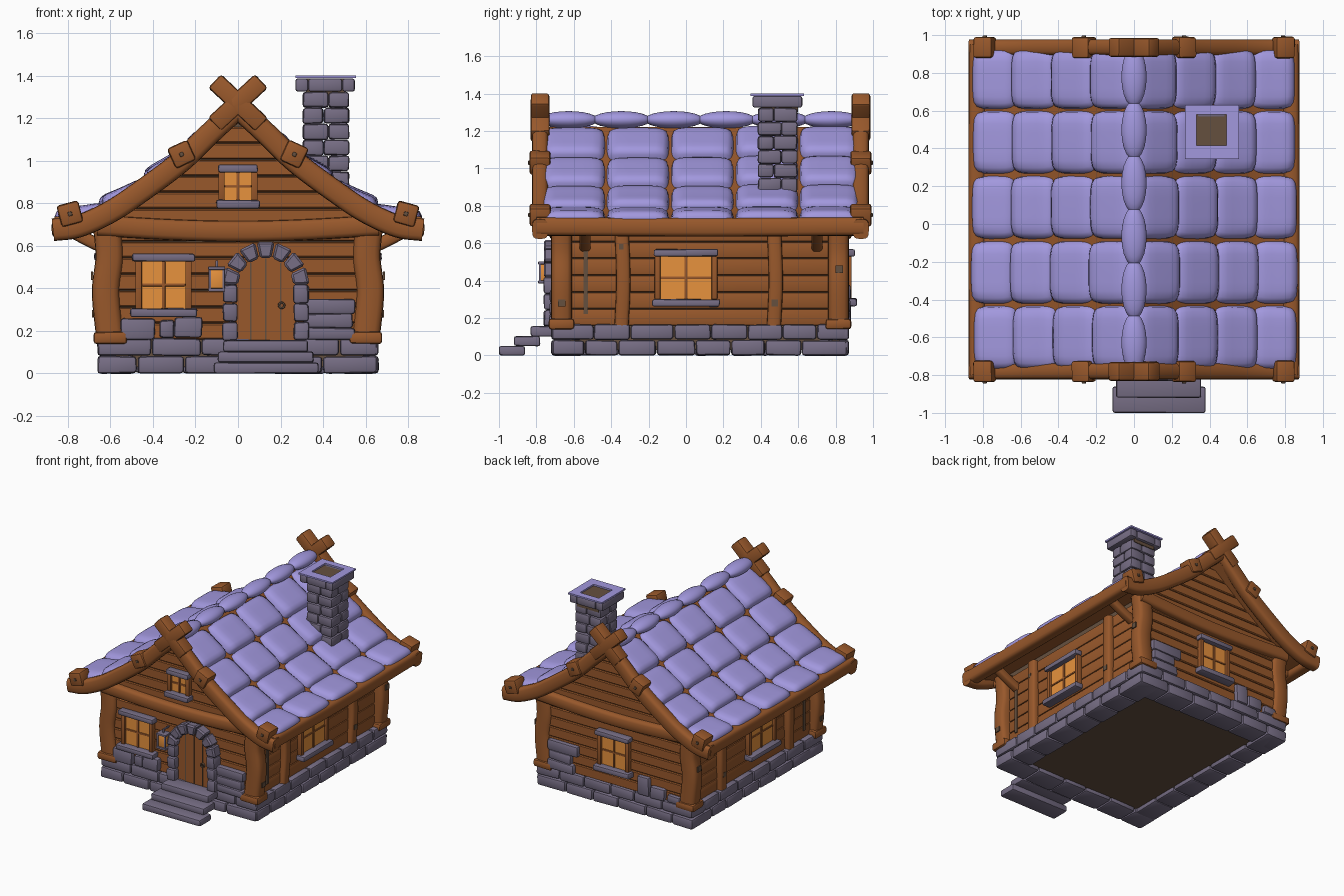
import bpy, bmesh, math, random
from math import pi, sin, cos, radians
from mathutils import Matrix, Vector

random.seed(4)
if "Cube" in bpy.data.objects:
    bpy.data.objects.remove(bpy.data.objects["Cube"])


def material(name, hexcode):
    rgb = [int(hexcode[i:i + 2], 16) / 255 for i in (0, 2, 4)]
    col = [((c + .055) / 1.055) ** 2.4 for c in rgb] + [1]
    m = bpy.data.materials.new(name)
    m.use_nodes = True
    m.diffuse_color = col
    m.node_tree.nodes["Principled BSDF"].inputs["Base Color"].default_value = col
    return m


WOOD = material("brown wood", "98582b")
DARK = material("dark brown", "65503f")
STONE = material("grey stone", "776e85")
TILE = material("lavender tile", "a298de")
GLOW = material("amber glass", "ea943e")
FRONT, BACK, SIDE = -.69, .85, .62       # wall faces


def finish(name, bm, mat, angle=35):
    bmesh.ops.recalc_face_normals(bm, faces=bm.faces)
    me = bpy.data.meshes.new(name)
    bm.to_mesh(me)
    bm.free()
    me.materials.append(mat)
    for p in me.polygons:
        p.use_smooth = True
    me.set_sharp_from_angle(angle=radians(angle))
    ob = bpy.data.objects.new(name, me)
    bpy.context.collection.objects.link(ob)
    return ob


def blocks(name, ranges, mat, bevel=.012, wobble=0, xf=Matrix()):
    """Bevelled boxes, each given as (x0, x1, y0, y1, z0, z1)."""
    bm = bmesh.new()
    for x0, x1, y0, y1, z0, z1 in ranges:
        mid = Vector((x0 + x1, y0 + y1, z0 + z1)) / 2
        size = Matrix.Diagonal((x1 - x0, y1 - y0, z1 - z0, 1))
        vs = bmesh.ops.create_cube(bm, matrix=xf @ Matrix.Translation(mid) @ size)["verts"]
        for v in vs:
            v.co += Vector([random.uniform(-wobble, wobble) for _ in range(3)])
        if bevel:
            edges = list({e for v in vs for e in v.link_edges})
            bmesh.ops.bevel(bm, geom=edges, offset=bevel, segments=2, profile=.5, affect='EDGES')
    return finish(name, bm, mat)


def prism(name, outlines, y0, y1, mat, bevel=0):
    """Outlines in x-z, extruded along y."""
    bm = bmesh.new()
    for pts in outlines:
        a = [bm.verts.new((x, y0, z)) for x, z in pts]
        b = [bm.verts.new((x, y1, z)) for x, z in pts]
        n = len(pts)
        faces = [bm.faces.new(a), bm.faces.new(b[::-1])]
        faces += [bm.faces.new((a[i], b[i], b[(i + 1) % n], a[(i + 1) % n])) for i in range(n)]
        if bevel:
            edges = list({e for f in faces for e in f.edges})
            bmesh.ops.bevel(bm, geom=edges, offset=bevel, segments=1, affect='EDGES')
    return finish(name, bm, mat)


def spline(pts, n=6):
    p = [Vector(q) for q in pts]
    p = [2 * p[0] - p[1]] + p + [2 * p[-1] - p[-2]]
    out = []
    for a, b, c, d in zip(p, p[1:], p[2:], p[3:]):
        for k in range(n):
            t = k / n
            out.append(.5 * (2 * b + (c - a) * t + (2 * a - 5 * b + 4 * c - d) * t * t
                             + (3 * b - a - 3 * c + d) * t ** 3))
    return out + [p[-2]]


def sweep(name, pts, w, d, mat, side=(0, 1, 0)):
    """Rounded beam along a path; d is the half width along side, w across it."""
    path, side, bm, rings = spline(pts), Vector(side), bmesh.new(), []
    for i, p in enumerate(path):
        tan = path[min(i + 1, len(path) - 1)] - path[max(i - 1, 0)]
        nor = tan.cross(side).normalized()
        ring = []
        for k in range(16):
            c, s = cos(k * pi / 8), sin(k * pi / 8)
            ring.append(bm.verts.new(p + nor * w * math.copysign(abs(c) ** .6, c)
                                     + side * d * math.copysign(abs(s) ** .6, s)))
        rings.append(ring)
    for a, b in zip(rings, rings[1:]):
        for k in range(16):
            bm.faces.new((a[k], a[k - 1], b[k - 1], b[k]))
    bm.faces.new(rings[0])
    bm.faces.new(rings[-1])
    return finish(name, bm, mat, 50)


# Roof curve, from ridge to eave
curve = spline([(0, 1.22, 0), (.22, 1.045, 0), (.44, .885, 0), (.64, .77, 0), (.86, .705, 0)], 8)


def roof_at(x):
    for a, b in zip(curve, curve[1:]):
        if x <= b.x or b is curve[-1]:
            d = b - a
            return a + d * ((x - a.x) / d.x), Vector((-d.y, d.x, 0)).normalized()


def roof_x(z):
    return next((p.x for p in curve if p.y < z), curve[-1].x)


# House core, roof boarding and plank walls
under = [(p.x, p.y - .03) for p in curve if p.x < .59] + [(.59, .75)]
prism("house_core", [[(-.59, .03), (.59, .03)] + under[::-1] + [(-x, z) for x, z in under[1:]]],
      -.66, .82, DARK)
top = [(-p.x, p.y) for p in curve[:0:-1]] + [(p.x, p.y) for p in curve]
prism("roof_boarding", [top + [(x, z - .045) for x, z in top[::-1]]], -.76, .93, WOOD)
planks, step = [], .077
for k in range(13):
    z = .16 + k * step
    lo, hi = min(.61, roof_x(z)), min(.61, roof_x(z + step))
    planks.append([(-lo, z), (lo, z), (hi, z + step - .003), (-hi, z + step - .003)])
prism("front_planks", planks, FRONT, -.65, WOOD, .006)
prism("back_planks", planks, .81, BACK, WOOD, .006)
for sx, tag in ((1, "left"), (-1, "right")):
    x0, x1 = sorted((sx * .58, sx * SIDE))
    blocks(tag + "_planks", [(x0, x1, -.66, .82, .16 + k * .09, .247 + k * .09) for k in range(6)],
           WOOD, .008)

# Stone footing in two courses
stones = []
for row, z in enumerate((0, .084)):
    for y0, y1 in ((-.72, -.55), (.7, .87)):
        cuts = [-.66] + [-.66 + (i + .4 * row - .2) * .22 + random.uniform(-.02, .02)
                         for i in range(1, 6)] + [.66]
        stones += [(a, b - .004, y0, y1, z, z + .081) for a, b in zip(cuts, cuts[1:])]
    for x0, x1 in ((-.66, -.49), (.49, .66)):
        cuts = [-.715] + [-.715 + (i + .4 * row - .2) * .198 + random.uniform(-.02, .02)
                          for i in range(1, 8)] + [.865]
        stones += [(x0, x1, a, b - .004, z, z + .081) for a, b in zip(cuts, cuts[1:])]
blocks("footing_stones", stones, STONE, .016, .003)

# Stones set into the walls
patch = [(-.55, -.39, .16, .26), (-.37, -.3, .165, .25), (-.3, -.17, .17, .265),
         (.3, .55, .16, .215), (.31, .54, .215, .28), (.3, .55, .28, .35)]
blocks("front_wall_stones", [(a, b, FRONT - .04, -.64, c, d) for a, b, c, d in patch], STONE, .014, .004)
patch = [(.34, .56, .16, .23), (.36, .55, .23, .3), (.3, .56, .3, .38),
         (-.3, -.2, .16, .3), (-.43, -.31, .16, .25), (-.56, -.45, .16, .22)]
blocks("back_wall_stones", [(a, b, .8, BACK + .03, c, d) for a, b, c, d in patch], STONE, .014, .004)

# Corner posts with collars, side posts, struts, eave beams, weathered patches
for sx, tag in ((1, "left"), (-1, "right")):
    for y, end in ((-.665, "front"), (.815, "back")):
        sweep(f"{end}_{tag}_post", [(sx * .6, y, .15), (sx * .622, y, .38), (sx * .605, y, .55),
                                    (sx * .62, y, .72)], .065, .056, WOOD)
        blocks(f"{end}_{tag}_collar", [(sx * .6 - .077, sx * .6 + .077, y - .068, y + .068, .14, .195)],
               WOOD, .015, .003)
    for y, end in ((-.345, "front"), (.47, "back")):
        sweep(f"{tag}_{end}_stud", [(sx * .62, y, .15), (sx * .63, y + .01, .4), (sx * .62, y, .7)],
              .035, .038, WOOD)
    for y, end in ((-.54, "front"), (.7, "back")):
        sweep(f"{tag}_{end}_strut", [(sx * .58, y, .57), (sx * .7, y, .625), (sx * .82, y, .69)],
              .03, .03, WOOD)
    sweep(f"{tag}_eave_beam", [(sx * .83, -.8, .69), (sx * .832, .1, .685), (sx * .83, .95, .69)],
          .045, .05, WOOD, (0, 0, 1))
    wear = [(.683, -.665, .02, .28, .018), (.623, -.535, .012, .41, .19),
            (.658, -.345, .012, .58, .015), (.66, .475, .018, .28, .018), (.687, .82, .02, .46, .02)]
    blocks(tag + "_weathered_patches", [(sx * x - .004, sx * x + .004, y - a, y + a, z - b, z + b)
                                        for x, y, a, z, b in wear], DARK, 0)

# Gable ends: curved rafters, crossed finial, tie beam, pegged blocks
rafter = [(0, 1.25), (.13, 1.13), (.27, .995), (.45, .86), (.6, .76), (.75, .692), (.87, .675)]
for y, out, end in ((-.78, -1, "front"), (.935, 1, "back")):
    wall = -.69 if out < 0 else .845
    sweep(end + "_tie_beam", [(-.66, wall, .695), (-.3, wall, .675), (0, wall, .668),
                              (.3, wall, .675), (.66, wall, .695)], .049, .045, WOOD)
    for sx, tag in ((1, "left"), (-1, "right")):
        sweep(f"{end}_{tag}_rafter", [(sx * x, y, z) for x, z in rafter], .053, .043, WOOD)
        xf = Matrix.Translation((0, y, 1.272)) @ Matrix.Rotation(radians(43 * sx), 4, 'Y')
        blocks(f"{end}_{tag}_finial", [(-.15, .15, -.05, .05, -.044, .044)], WOOD, .014, .002, xf)
        for x, z, turn, pos in ((.79, .75, 15, "lower"), (.265, 1.03, 25, "upper")):
            xf = Matrix.Translation((sx * x, y, z)) @ Matrix.Rotation(radians(turn * sx), 4, 'Y')
            blocks(f"{end}_{tag}_{pos}_block", [(-.052, .052, -.056, .056, -.052, .052)],
                   WOOD, .014, .002, xf)
            blocks(f"{end}_{tag}_{pos}_peg", [(-.01, .01, out * .058 - .006, out * .058 + .006, -.01, .01)],
                   DARK, .004, 0, xf)

# Puffy roof tiles and ridge caps
rows = [(-.77, -.432), (-.424, -.09), (-.08, .255), (.265, .6), (.607, .925)]
cols = [(.01, .22), (.21, .43), (.42, .645), (.63, .855)]
N = 10
for sx, tag in ((1, "left"), (-1, "right")):
    bm = bmesh.new()
    for y0, y1 in rows:
        shift = random.uniform(-.012, .008)
        for x0, x1 in cols:
            lift, hx, hy = random.uniform(.052, .062), (x1 - x0) / 2, (y1 - y0) / 2
            grid = []
            for i in range(N + 1):
                for j in range(N + 1):
                    u, v = (sin((2 * q / N - 1) * pi / 2) for q in (i, j))
                    x = (x0 + x1) / 2 + shift + hx * u * (1 - .1 * v ** 4)
                    p, nor = roof_at(x)
                    h = (lift + .016 * u) * (max(0, (1 - u ** 6) * (1 - v ** 6))) ** .4 - .008
                    p = p + nor * h
                    y = (y0 + y1) / 2 + hy * v * (1 - .1 * u ** 4)
                    grid.append(bm.verts.new((sx * p.x, y, p.y)))
            for i in range(N):
                for j in range(N):
                    k = i * (N + 1) + j
                    bm.faces.new((grid[k], grid[k + 1], grid[k + N + 2], grid[k + N + 1]))
    finish(tag + "_roof_tiles", bm, TILE, 80)
bm = bmesh.new()
for k in range(6):
    xf = Matrix.Translation((0, -.627 + k * .281, 1.26)) @ Matrix.Diagonal((.067, .158, .046, 1))
    bmesh.ops.create_uvsphere(bm, u_segments=20, v_segments=12, radius=1, matrix=xf)
finish("ridge_caps", bm, TILE, 80)

# Chimney
stones = []
for k in range(7):
    z, sx, sy = .8 + k * .075, .415 + (-1) ** k * .012, .49 - (-1) ** k * .02
    for a, b in ((.305, sx), (sx, .525)):
        stones += [(a, b - .002, .385, sy, z, z + .073), (a, b - .002, sy, .595, z, z + .073)]
cap = [(.27, .33, .355, .622), (.49, .55, .355, .622), (.33, .49, .355, .42), (.33, .49, .56, .622)]
blocks("chimney_stones", stones, STONE, .014, .003)
blocks("chimney_cap", [c + (1.325, 1.387) for c in cap], STONE, .012)
rim = [(.27, .33, .345, .63), (.49, .555, .345, .63), (.33, .49, .345, .415), (.33, .49, .58, .63)]
blocks("chimney_rim", [c + (1.388, 1.4) for c in rim], TILE, 0)
blocks("chimney_flue", [(.32, .5, .4, .6, 1.3, 1.386)], DARK, 0)


def window(name, spot, turn, w, z0, z1, over):
    """Window facing -y locally, with its wall face on y = 0."""
    xf = Matrix.Translation(spot) @ Matrix.Rotation(radians(turn), 4, 'Z')
    h, zm = w / 2, (z0 + z1) / 2
    blocks(name + "_glass", [(-h, h, -.016, .01, z0, z1)], GLOW, 0, 0, xf)
    blocks(name + "_frame", [(-h - .03, -h, -.035, .01, z0, z1), (h, h + .03, -.035, .01, z0, z1),
                             (-.008, .008, -.024, 0, z0, z1), (-h, h, -.022, 0, zm - .007, zm + .007)],
           WOOD, .004, 0, xf)
    blocks(name + "_sill_and_lintel", [(-h - over, h + over, -.065, .01, z0 - .04, z0),
                                       (-h - over + .01, h + over - .01, -.055, .01, z1, z1 + .037)],
           STONE, .01, .003, xf)


window("front_window", (-.35, FRONT, 0), 0, .205, .305, .528, .055)
window("gable_window", (0, FRONT, 0), 0, .125, .815, .945, .04)
window("left_window", (SIDE, 0, 0), 90, .275, .3, .53, .043)
window("right_window", (-SIDE, 0, 0), -90, .275, .3, .53, .043)
window("back_window", (0, BACK, 0), 180, .205, .305, .53, .05)

# Arched door, stone surround and steps
cx, cz, r = .13, .415, .14
arc = [(cx + r * cos(k * pi / 16), cz + r * sin(k * pi / 16)) for k in range(17)]
prism("door", [[(cx - r, .15), (cx + r, .15)] + arc], -.715, -.66, WOOD)
blocks("door_grooves", [(cx + x - .003, cx + x + .003, -.718, -.7, .155, cz + .125 - abs(x) * .3)
                        for x in (-.07, 0, .07)], DARK, 0)
bm = bmesh.new()
ring = [bm.verts.new((.205 + q * cos(k * pi / 6), y, .32 + q * sin(k * pi / 6)))
        for q, y in ((.018, -.715), (.016, -.728), (.009, -.728), (.008, -.715)) for k in range(12)]
for a in range(3):
    for k in range(12):
        n = (k + 1) % 12
        bm.faces.new((ring[a * 12 + k], ring[a * 12 + n], ring[a * 12 + 12 + n], ring[a * 12 + 12 + k]))
finish("door_ring", bm, DARK)
jambs = [(a, b, -.76, -.65, .155 + k * .088, .24 + k * .088)
         for k in range(3) for a, b in ((-.072, -.002), (.262, .332))]
blocks("door_jambs", jambs, STONE, .014, .004)
wedges = []
for k in range(7):
    a, b = k * pi / 7 + .02, (k + 1) * pi / 7 - .02
    wedges.append([(cx + q * cos(t), cz + q * sin(t)) for q, t in ((.13, a), (.207, a), (.207, b), (.13, b))])
prism("door_arch", wedges, -.76, -.65, STONE, .01)
blocks("steps", [(-.115, .38, -1, -.86, 0, .05), (-.095, .355, -.92, -.78, .05, .102),
                 (-.07, .33, -.83, -.68, .1, .155)], STONE, .012, .002)

# Wall lantern
blocks("lantern_glass", [(-.13, -.07, -.782, -.73, .4, .49)], GLOW, .004)
bars = [(a, a + .012, b, b + .012, .395, .495) for a in (-.138, -.074) for b in (-.787, -.737)]
blocks("lantern_frame", bars + [(-.14, -.06, -.79, -.72, .385, .4), (-.14, -.06, -.79, -.72, .487, .502),
                                (-.106, -.094, -.76, -.748, .5, .53), (-.106, -.094, -.76, -.68, .52, .532)],
       STONE, .003)
